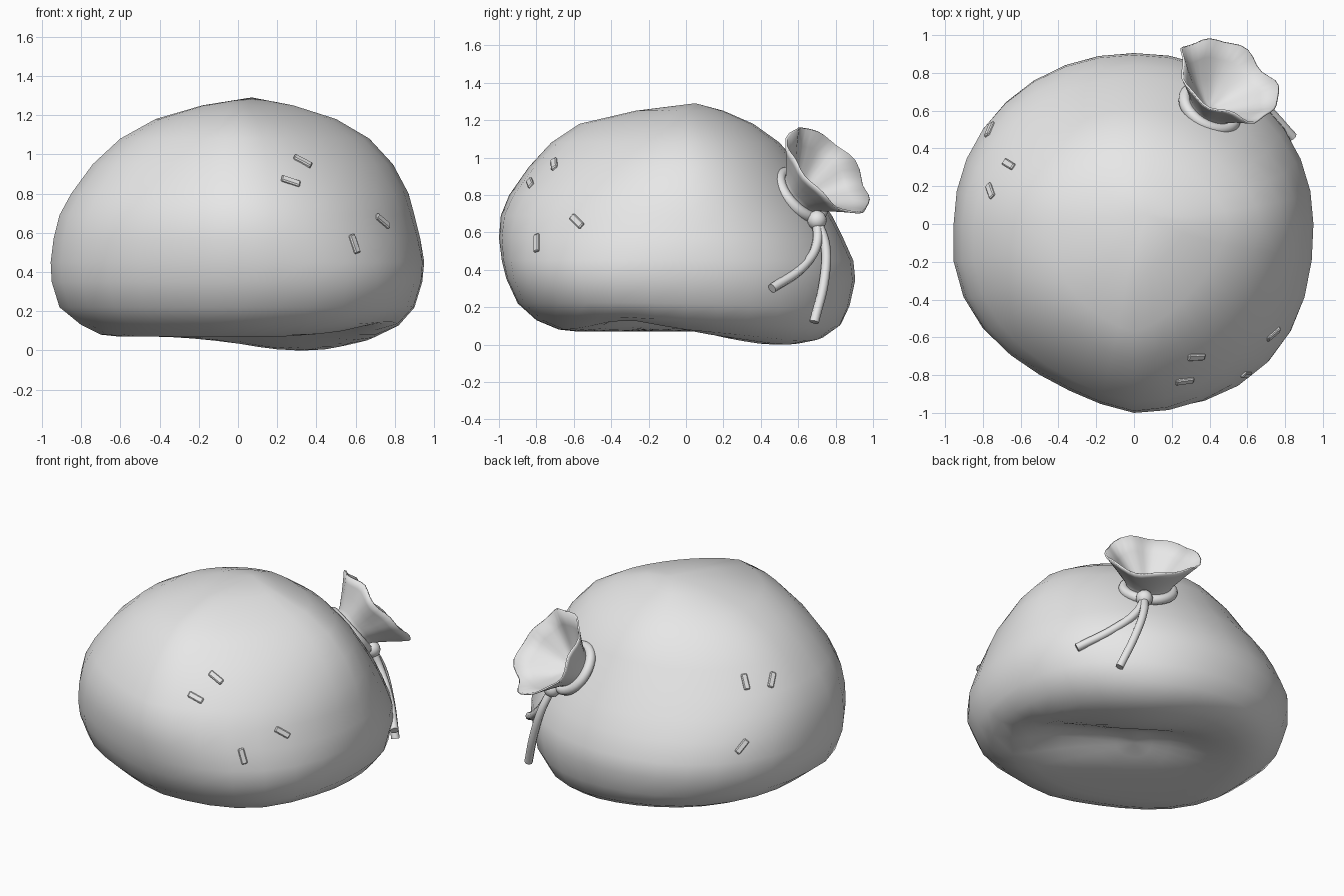
import bpy, bmesh, math
from mathutils import Vector, Matrix
from mathutils.bvhtree import BVHTree

if "Cube" in bpy.data.objects:
    bpy.data.objects.remove(bpy.data.objects["Cube"])

GREY = (0.8, 0.8, 0.8, 1.0)
cloth = bpy.data.materials.new("plain_grey")
cloth.use_nodes = True
cloth.diffuse_color = GREY
cloth.node_tree.nodes["Principled BSDF"].inputs["Base Color"].default_value = GREY


def add_object(name, bm, smooth=True, matrix=None):
    bmesh.ops.recalc_face_normals(bm, faces=bm.faces)
    if matrix:
        bm.transform(matrix)
    for f in bm.faces:
        f.smooth = smooth
    mesh = bpy.data.meshes.new(name)
    bm.to_mesh(mesh)
    mesh.materials.append(cloth)
    obj = bpy.data.objects.new(name, mesh)
    bpy.context.collection.objects.link(obj)


def loft(rings, start=None, end=None):
    """Skin closed rings of points, with optional pole points at the ends."""
    bm = bmesh.new()
    loops = [[bm.verts.new(p) for p in ring] for ring in rings]
    n = len(loops[0])
    for a, b in zip(loops, loops[1:]):
        for i in range(n):
            j = (i + 1) % n
            bm.faces.new((a[i], a[j], b[j], b[i]))
    for pole, loop in ((start, loops[0]), (end, loops[-1])):
        if pole is not None:
            tip = bm.verts.new(pole)
            for i in range(n):
                bm.faces.new((tip, loop[i], loop[(i + 1) % n]))
    return bm


# Sack body: lopsided rings (z, right, left, front, back)
SIDES = 32
SECTIONS = [
    (.08, .70, .70, .68, .74), (.13, .80, .82, .80, .83), (.22, .91, .90, .90, .875),
    (.35, .95, .94, .96, .905), (.45, .955, .95, .985, .895), (.57, .94, .93, 1.0, .84),
    (.69, .91, .90, .99, .78), (.80, .85, .87, .945, .70), (.95, .74, .79, .84, .61),
    (1.08, .60, .67, .72, .50), (1.18, .42, .50, .57, .36), (1.25, .18, .28, .27, .20),
]


def roundness(c, s, z):
    """Superellipse power of each quarter: boxy low down, slimmer higher up."""
    dz = z - 0.545
    if c >= 0 and s < 0:
        return min(2.5, 2.15 - (1.1 if dz > 0 else 2) * dz)
    if c >= 0:
        return 2.3 - 0.55 * z
    if s >= 0:
        return min(2.05, max(1.75, 2 - 0.8 * dz))
    return 1.9


def body_ring(z, right, left, front, back, scale=1.0):
    ring = []
    for i in range(SIDES):
        a = math.tau * i / SIDES
        c, s = math.cos(a), math.sin(a)
        power = roundness(c, s, z)
        r = (abs(c) ** power + abs(s) ** power) ** (-1 / power) * scale
        # Shoulder on the front right, flatter toward the front
        if c < 0 and s < 0:
            r *= 1 + 0.035 * math.sin(4 * a)
        ring.append(Vector((c * r * (left if c > 0 else right),
                            s * r * (back if s > 0 else front), z)))
    return ring


def sag(p):
    """Drop a lobe at the back of the underside and fold a crease beside it."""
    weight = max(0, 1 - p.z / 0.5)
    across = 0.6 * p.x + 0.8 * p.y
    along = 0.6 * p.y - 0.8 * p.x
    lobe = 0.083 * math.exp(-((p.x - .32) ** 2 + (p.y - .5) ** 2) / 0.42 ** 2)
    crease = 0.13 * math.exp(-((across - 0.1) / 0.2) ** 2 - ((along + 0.18) / 0.58) ** 4)
    p.z += weight * (crease - lobe)


base = SECTIONS[0]
rings = [body_ring(.07, *base[1:], scale=k) for k in (.15, .3, .45, .6, .72, .86)]
rings += [body_ring(*s) for s in SECTIONS]
body_bm = loft(rings, (0, 0, .07), (.07, .05, 1.29))
for v in body_bm.verts:
    sag(v.co)
add_object("sack_body", body_bm)
surface = BVHTree.FromBMesh(body_bm)

# Gathered neck: flared, wavy funnel with an inner wall
axis = Vector((.43, .66, .60)).normalized()
neck_matrix = Matrix.Translation((.40, .61, .795)) @ axis.to_track_quat('Z', 'Y').to_matrix().to_4x4()
FUNNEL = [(.20, -.10), (.14, -.03), (.125, .01), (.15, .06), (.205, .13), (.255, .19),
          (.29, .23), (.28, .235), (.215, .165), (.13, .08), (.05, .02)]
neck_rings = []
for r, h in FUNNEL:
    ring = []
    flare = max(0, h) / .235
    for i in range(40):
        a = math.tau * i / 40
        wave = flare * (.03 * math.cos(5 * a + .6) + .025 * math.cos(8 * a))
        ring.append(Vector((math.cos(a) * r * (1 + wave), math.sin(a) * r * (1 + wave),
                            h + flare * (.012 * math.sin(4 * a) + .010 * math.sin(7 * a)))))
    neck_rings.append(ring)
add_object("sack_neck", loft(neck_rings, end=(0, 0, .005), start=(0, 0, -.10)), matrix=neck_matrix)

# Cord ring tied round the neck
cord_rings = []
for i in range(32):
    a = math.tau * i / 32
    cord_rings.append([Vector((math.cos(a) * (.15 + .032 * math.cos(b)),
                               math.sin(a) * (.15 + .032 * math.cos(b)),
                               .005 + .032 * math.sin(b)))
                       for b in (math.tau * k / 10 for k in range(10))])
cord_bm = loft(cord_rings + cord_rings[:1])
bmesh.ops.remove_doubles(cord_bm, verts=cord_bm.verts, dist=.0001)
add_object("cord_ring", cord_bm, matrix=neck_matrix)

# Knot
knot_bm = bmesh.new()
bmesh.ops.create_uvsphere(knot_bm, u_segments=16, v_segments=10, radius=.052)
add_object("cord_knot", knot_bm, matrix=Matrix.Translation((.505, .70, .665)))

# Loose cord ends
STRANDS = {
    "cord_end_side": [(.505, .70, .665), (.57, .70, .54), (.68, .63, .42), (.84, .46, .30)],
    "cord_end_back": [(.505, .70, .665), (.55, .745, .53), (.61, .74, .35), (.69, .685, .12)],
}
for name, points in STRANDS.items():
    curve = bpy.data.curves.new(name, 'CURVE')
    curve.dimensions = '3D'
    curve.bevel_depth = .026
    curve.bevel_resolution = 2
    curve.resolution_u = 6
    curve.use_fill_caps = True
    spline = curve.splines.new('BEZIER')
    spline.bezier_points.add(len(points) - 1)
    for bp, co in zip(spline.bezier_points, points):
        bp.co = co
        bp.handle_left_type = bp.handle_right_type = 'AUTO'
    curve.materials.append(cloth)
    bpy.context.collection.objects.link(bpy.data.objects.new(name, curve))

# Short stitches laid on the surface: (position, direction)
STITCHES = [
    ((.33, -.705, .965), (.10, .01, -.06)), ((.27, -.835, .865), (.10, .01, -.03)),
    ((.74, -.585, .66), (.07, .06, -.06)), ((.60, -.805, .545), (.03, 0, -.09)),
    ((-.655, .31, .87), (.07, -.045, .07)), ((-.77, .18, .87), (.045, -.075, .05)),
    ((-.765, .50, .54), (-.035, -.06, .07)),
]
for k, (pos, way) in enumerate(STITCHES):
    spot, normal, _, _ = surface.find_nearest(Vector(pos))
    along = Vector(way)
    along = (along - normal * along.dot(normal)).normalized()
    side = normal.cross(along)
    turn = Matrix((along, side, normal)).transposed().to_4x4()
    bm = bmesh.new()
    bmesh.ops.create_cube(bm, size=1)
    bmesh.ops.scale(bm, vec=(.10, .038, .026), verts=bm.verts)
    bmesh.ops.bevel(bm, geom=bm.edges[:], offset=.006, segments=1, affect='EDGES')
    add_object(f"stitch_{k + 1}", bm, smooth=False, matrix=Matrix.Translation(spot) @ turn)
body_bm.free()
